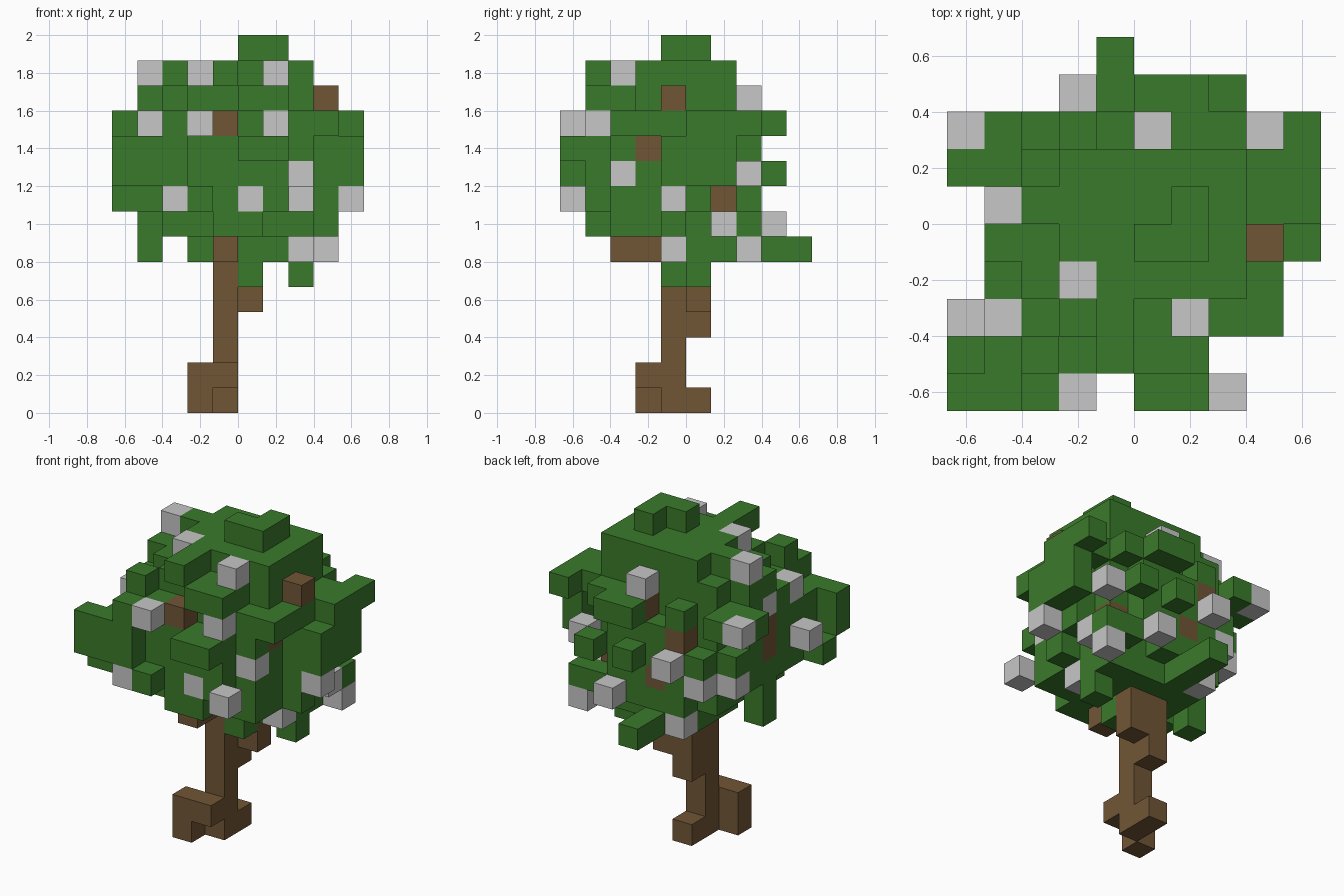
import bpy
import bmesh
from mathutils import Vector

default = bpy.data.objects.get("Cube")
if default:
    bpy.data.objects.remove(default, do_unlink=True)

UNIT = 2 / 15          # edge of one block
cells = {}             # block position -> part name


def fill(part, xs, ys, zs):
    """Fill a box of blocks; each range is a number or an inclusive pair."""
    spans = [s if isinstance(s, tuple) else (s, s) for s in (xs, ys, zs)]
    (ax, bx), (ay, by), (az, bz) = spans
    for x in range(ax, bx + 1):
        for y in range(ay, by + 1):
            for z in range(az, bz + 1):
                if part is None:
                    cells.pop((x, y, z), None)
                else:
                    cells[x, y, z] = part


def disc(part, level, cy, rx, ry):
    """Fill a rounded layer of blocks."""
    for x in range(-5, 5):
        for y in range(-5, 5):
            u, v = (x + 0.5) / rx, (y + 0.5 - cy) / ry
            if u * u + v * v <= 1:
                cells[x, y, level] = part


# Rounded crown: stacked layers
disc("foliage", 7, -0.5, 3.6, 3.3)
for level in range(8, 12):
    disc("foliage", level, -0.5, 4.1, 3.75)

leaf_boxes = [
    ((-3, 2), (-2, 1), 12), (-4, (-1, 0), 12),         # upper crown
    ((-2, 1), -3, 12), ((0, 1), -4, 12), (-3, -4, 12),
    ((-2, 2), (-2, 1), 13), (-3, 0, 13), (-1, (-4, -3), 13),
    ((0, 1), -1, 14), (1, 0, 14),                      # crown top
    ((-5, -4), -5, (9, 10)),                           # front right lobe
    (-3, -5, (9, 11)), ((-4, -3), (-4, -3), (8, 10)),
    (-5, -4, 8), (-3, -4, 11), (-2, -5, 8),
    ((0, 1), -5, 10), ((2, 3), -3, 11),                # front ledges
    (4, (0, 2), 11), (4, (-1, 1), (9, 10)),            # left lobe
    (3, 1, 11), (2, (1, 2), 11), ((2, 3), 2, 7),
    ((-4, -3), 1, 11), (-4, 2, 11), (-5, 1, 11),       # back right lobe
    (-3, 2, 9), (-4, 1, 9),
    (0, 3, 9), (2, 3, 9), ((0, 1), 3, 11),             # back tufts
    (-1, (0, 4), 6), (-2, (-1, 1), 6), (-2, 2, 7),     # underside
    ((0, 1), (-1, 1), 6), (2, (0, 1), 6),
    (-4, -1, 6), (0, -1, 5), (2, 0, 5),
]
for box in leaf_boxes:
    fill("foliage", *box)

# Gaps that leave the inner branches showing
for gap in [(3, -2, (8, 10)), (3, 1, 8), (0, -4, 11), (-1, 2, 11),
            (-3, 2, (10, 11))]:
    fill(None, *gap)

# Trunk with stepped roots
for box in [(-1, -1, (0, 8)), (-1, 0, 0), (-1, 0, (3, 5)), (0, 0, (4, 5)),
            (-2, -2, (0, 1)), (-1, -2, 1)]:
    fill("trunk", *box)

# Branch ends peeking through the leaves
for box in [(-1, (-3, -2), 6), (-1, -4, 11), (3, -1, 12), (2, -2, 10),
            (2, 1, 8), (-2, 2, 10), (-1, 2, 8), (0, 2, 11),
            (-4, -1, (9, 10))]:
    fill("branches", *box)

# Pale blossoms
for spot in [(-4, 0, 13), (-2, -2, 13), (1, -3, 13), (0, 2, 12),
             (-4, -3, 11), (-2, -5, 11), (1, -4, 11), (-5, 2, 11),
             (-4, -1, 11), (2, -3, 9), (-5, -3, 9), (-2, 3, 9), (3, 2, 9),
             (-3, -5, 8), (0, -4, 8), (2, -5, 8), (4, -1, 8),
             (-3, 2, 8), (-4, 1, 8), (3, 1, 7), (1, 3, 7),
             (3, 2, 6), (2, -1, 6), (-2, 2, 6)]:
    fill("blossoms", *spot)


def material(name, colour):
    mat = bpy.data.materials.new(name)
    mat.use_nodes = True
    rgba = (*colour, 1)
    mat.diffuse_color = rgba
    mat.node_tree.nodes["Principled BSDF"].inputs["Base Color"].default_value = rgba
    return mat


bark = material("bark brown", (0.165, 0.093, 0.036))
leaf = material("leaf green", (0.042, 0.195, 0.024))
petal = material("petal grey", (0.57, 0.57, 0.57))


def build(part, mat):
    """Make one mesh from the exposed sides of a part's blocks."""
    bm = bmesh.new()
    for cell, owner in cells.items():
        if owner != part:
            continue
        centre = Vector(cell) + Vector((0.5, 0.5, 0.5))
        for axis in range(3):
            for sign in (-1, 1):
                normal = Vector((0, 0, 0))
                normal[axis] = sign
                if tuple(int(c + n) for c, n in zip(cell, normal)) in cells:
                    continue
                side = Vector((0, 0, 0))
                side[(axis + 1) % 3] = 1
                up = normal.cross(side)
                corners = [-side - up, side - up, side + up, up - side]
                bm.faces.new([bm.verts.new((centre + (normal + c) / 2) * UNIT)
                              for c in corners])
    bmesh.ops.remove_doubles(bm, verts=bm.verts, dist=UNIT / 100)
    mesh = bpy.data.meshes.new(part)
    bm.to_mesh(mesh)
    bm.free()
    mesh.materials.append(mat)
    bpy.context.collection.objects.link(bpy.data.objects.new(part, mesh))


for part, mat in {"trunk": bark, "branches": bark,
                  "foliage": leaf, "blossoms": petal}.items():
    build(part, mat)
